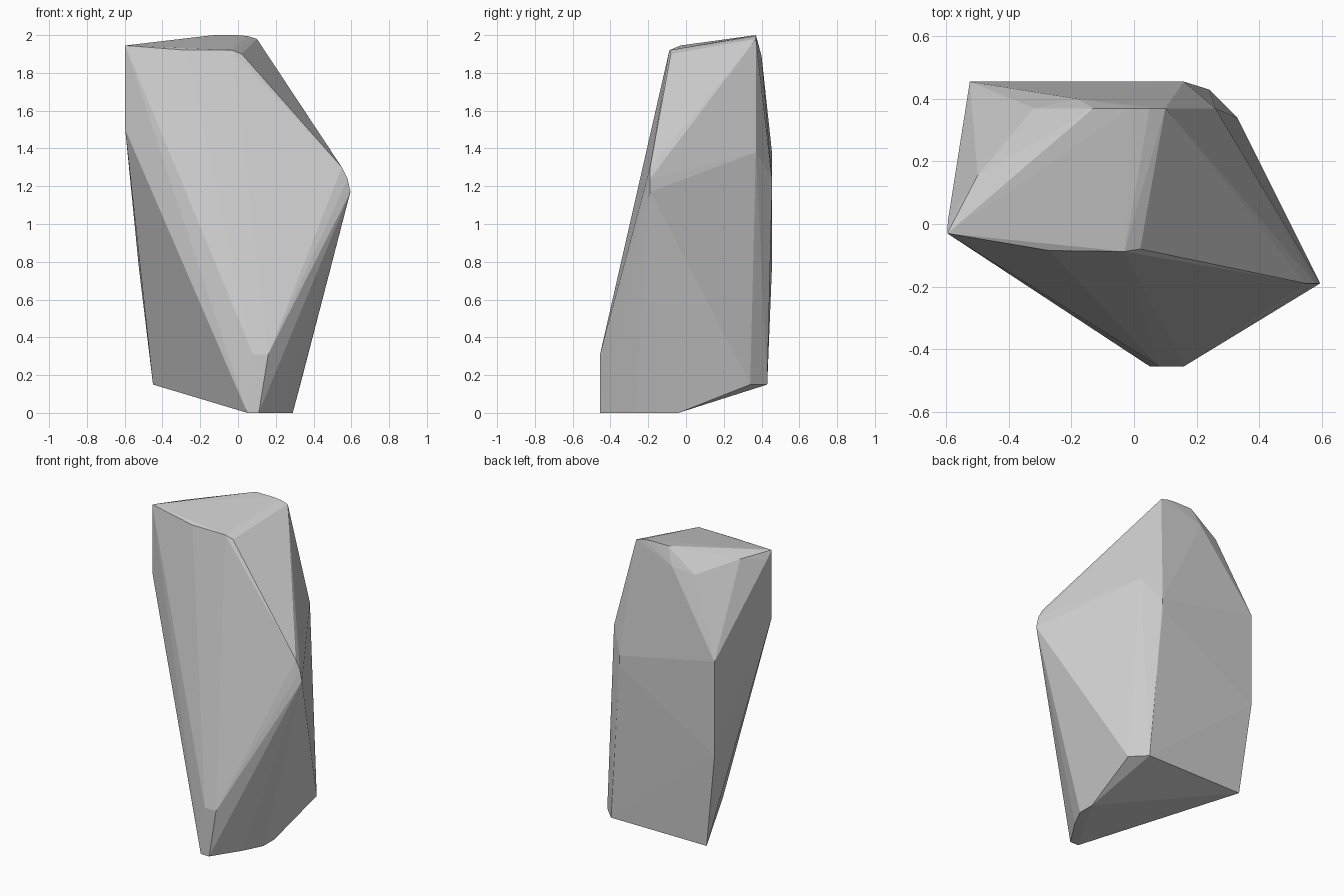
import bpy, bmesh

# Corner clusters of a chiselled standing stone; the skin is their convex hull
base = [(0.05, -0.455, 0), (0.11, -0.455, 0), (0.23, -0.27, 0), (0.29, -0.15, 0), (0.29, -0.04, 0)]
front_toe = [(0.08, -0.455, 0.31), (0.16, -0.455, 0.31)]
back_foot = [(-0.45, 0.43, 0.15), (0.24, 0.43, 0.15), (0.33, 0.34, 0.15)]
right_shoulder = [(0.595, -0.19, 1.17), (0.58, -0.19, 1.24), (0.55, -0.19, 1.30)]
back_ridge = [(-0.525, 0.455, 1.38), (-0.525, 0.455, 0.77), (0.16, 0.455, 1.24),
              (0.16, 0.455, 1.17), (0.26, 0.37, 1.38)]
left_edge = [(-0.597, -0.03, 1.945), (-0.597, -0.03, 1.50), (-0.595, 0.01, 1.90)]
crown_front = [(-0.27, -0.085, 1.92), (-0.03, -0.088, 1.92), (0.02, -0.08, 1.90)]
crown_back = [(0.10, 0.37, 1.98), (0.05, 0.37, 1.995), (-0.01, 0.37, 2.0), (-0.13, 0.37, 2.0),
              (-0.18, 0.40, 1.89), (-0.32, 0.37, 1.86), (-0.50, 0.155, 1.93)]

bm = bmesh.new()
for group in (base, front_toe, back_foot, right_shoulder, back_ridge,
              left_edge, crown_front, crown_back):
    for co in group:
        bm.verts.new(co)
hull = bmesh.ops.convex_hull(bm, input=bm.verts)
loose = [v for v in bm.verts if not v.link_faces]
bmesh.ops.delete(bm, geom=loose, context='VERTS')
# Merge coplanar triangles into clean facets
bmesh.ops.dissolve_limit(bm, angle_limit=0.01, verts=bm.verts, edges=bm.edges)
bmesh.ops.recalc_face_normals(bm, faces=bm.faces)

mesh = bpy.data.meshes.new("rock")
bm.to_mesh(mesh)
bm.free()
rock = bpy.data.objects.new("rock", mesh)
bpy.context.collection.objects.link(rock)
